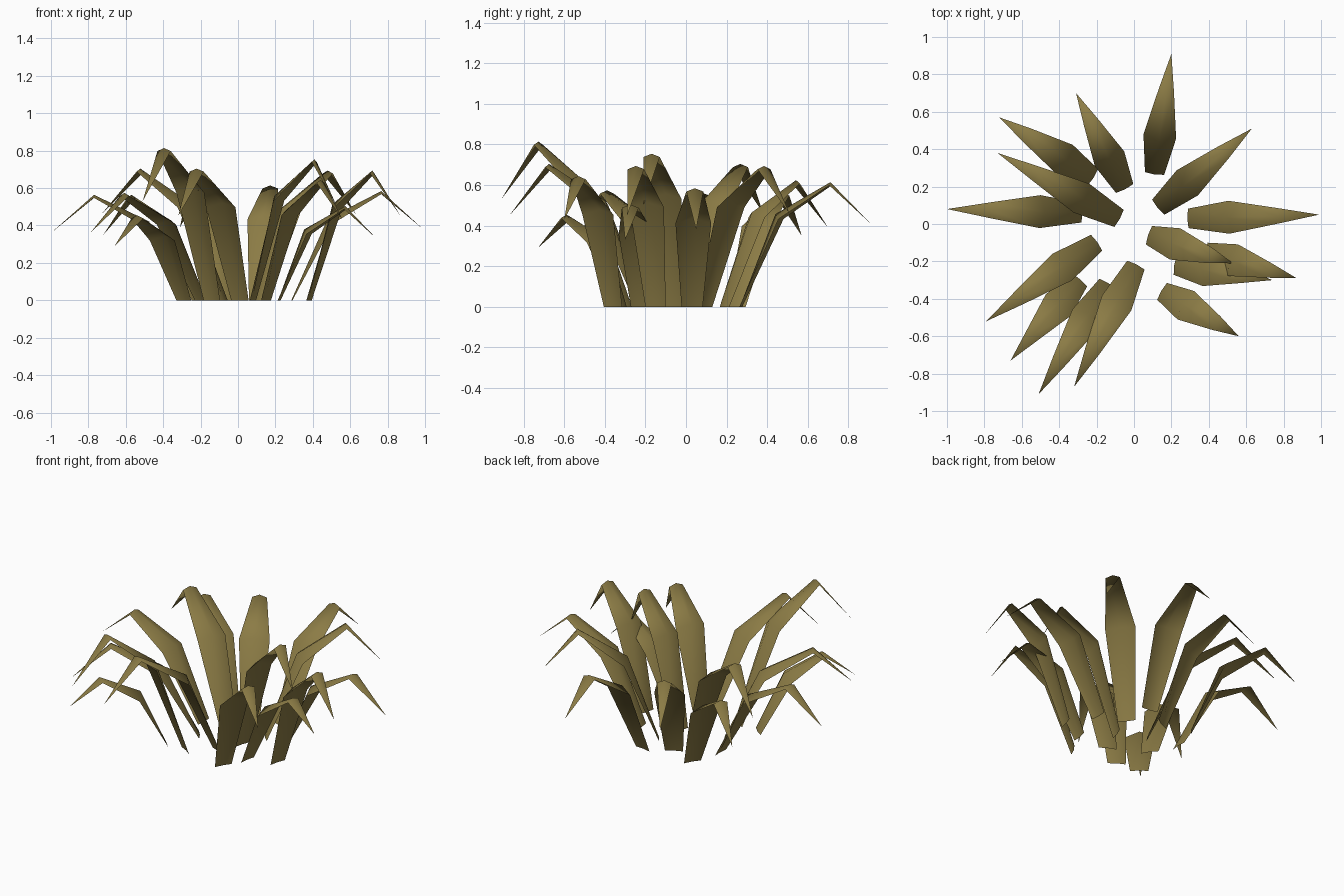
import bpy
from mathutils import Vector

leaf = bpy.data.materials.new("olive leaf")
leaf.diffuse_color = (0.26, 0.20, 0.06, 1)

# each blade: base x, y, tip x, y, tip height, fold height, fold position along blade
BLADES = [
    (0.11, 0.27, 0.20, 0.91, 0.41, 0.61, 0.69),
    (0.13, 0.09, 0.63, 0.51, 0.46, 0.69, 0.70),
    (0.29, 0.03, 0.99, 0.05, 0.38, 0.58, 0.68),
    (0.38, -0.15, 0.87, -0.29, 0.45, 0.69, 0.69),
    (0.08, -0.06, 0.53, -0.21, 0.50, 0.75, 0.73),
    (0.22, -0.22, 0.74, -0.30, 0.33, 0.50, 0.68),
    (0.15, -0.36, 0.56, -0.60, 0.43, 0.64, 0.71),
    (0.01, -0.22, -0.32, -0.87, 0.45, 0.70, 0.70),
    (-0.14, -0.32, -0.51, -0.91, 0.53, 0.81, 0.69),
    (-0.29, -0.30, -0.66, -0.73, 0.29, 0.45, 0.67),
    (-0.20, -0.10, -0.79, -0.52, 0.36, 0.57, 0.69),
    (-0.28, 0.06, -1.00, 0.08, 0.36, 0.56, 0.68),
    (-0.08, 0.03, -0.73, 0.38, 0.46, 0.70, 0.68),
    (-0.22, 0.25, -0.72, 0.57, 0.35, 0.56, 0.70),
    (-0.05, 0.19, -0.31, 0.70, 0.39, 0.62, 0.69),
]


def blade(index, bx, by, tx, ty, tip_z, fold_z, fold_t):
    """Arched leaf: narrow base, wide middle, sharp fold, pointed tip."""
    base, span = Vector((bx, by, 0)), Vector((tx - bx, ty - by, 0))
    out = span.normalized()
    side = Vector((-out.y, out.x, 0))
    up = Vector((0, 0, 1))
    # position along span, height, half width, ridge lift (inward, upward)
    rings = [
        (0.0, 0.0, 0.052, 0.005, 0.0),
        (0.31, fold_z * 0.71, 0.088, 0.028, 0.024),
        (fold_t, fold_z - 0.012, 0.042, 0.0, 0.016),
    ]
    verts = []
    for t, z, half, inward, lift in rings:
        c = base + span * t + up * z
        verts += [c + side * half, c - out * inward + up * lift, c - side * half]
    verts.append(base + span + up * tip_z)
    faces = []
    for r in (0, 3):
        for k in (r, r + 1):
            faces.append((k, k + 1, k + 4, k + 3))
    faces += [(6, 7, 9), (7, 8, 9)]
    mesh = bpy.data.meshes.new("leaf_blade")
    mesh.from_pydata(verts, [], faces)
    mesh.materials.append(leaf)
    mesh.polygons.foreach_set("use_smooth", [True] * len(faces))
    mesh.update()
    ob = bpy.data.objects.new(f"leaf_blade_{index:02d}", mesh)
    bpy.context.collection.objects.link(ob)


for i, values in enumerate(BLADES, 1):
    blade(i, *values)
